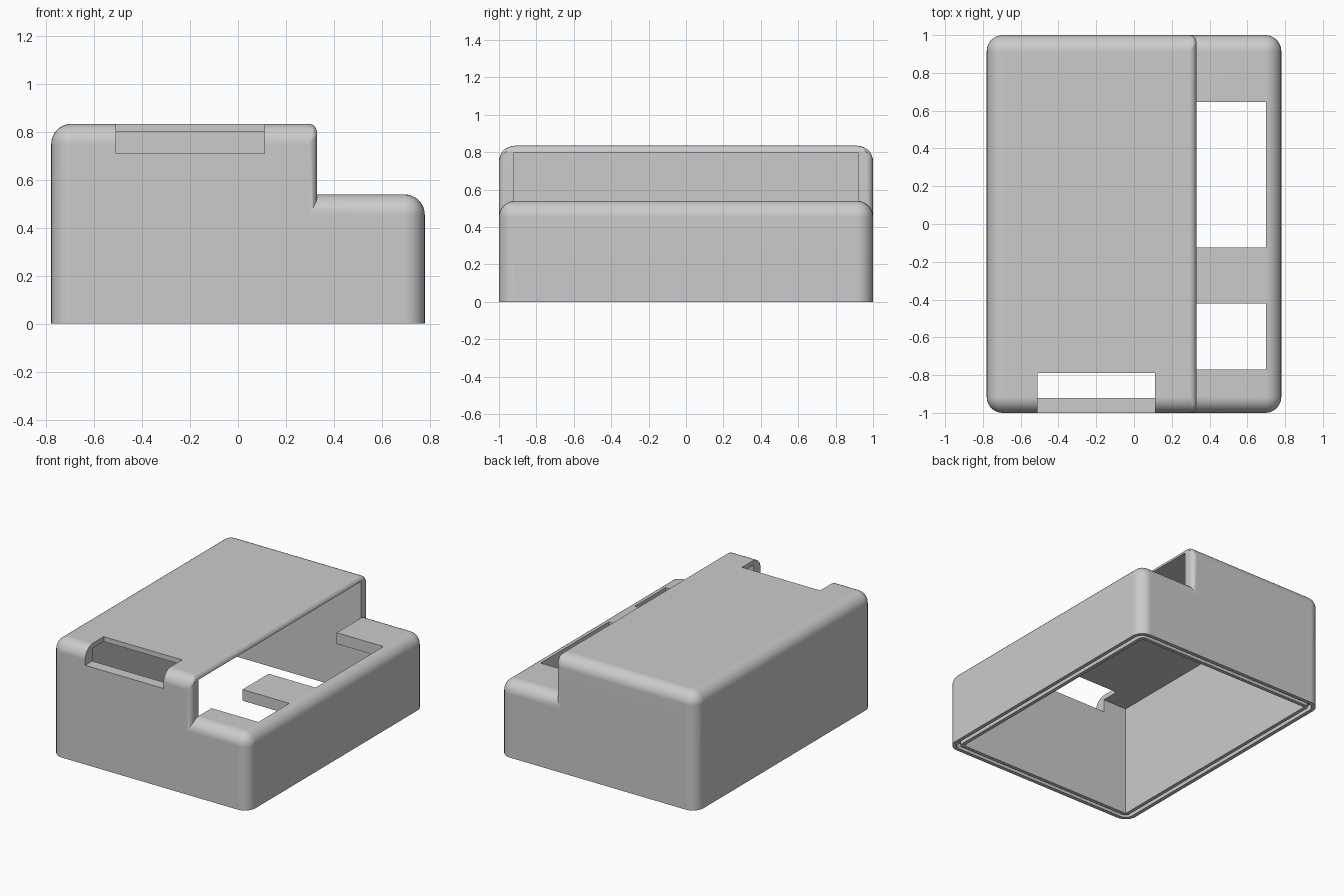
import bpy
import bmesh

if "Cube" in bpy.data.objects:
    bpy.data.objects.remove(bpy.data.objects["Cube"], do_unlink=True)

grey = bpy.data.materials.new("light grey plastic")
grey.use_nodes = True
COLOUR = (0.6, 0.6, 0.6, 1)
grey.diffuse_color = COLOUR
grey.node_tree.nodes["Principled BSDF"].inputs["Base Color"].default_value = COLOUR

WALL = 0.08
ROUND = 0.085
HX, HY = 0.78, 1.0
STEP_X, STEP_Z, TOP_Z = 0.33, 0.54, 0.835
ROOF_Z = 0.80


def activate(ob):
    bpy.ops.object.select_all(action="DESELECT")
    ob.select_set(True)
    bpy.context.view_layer.objects.active = ob


def apply(ob, mod):
    activate(ob)
    bpy.ops.object.modifier_apply(modifier=mod.name)


def extrude_profile(name, points, y0, y1):
    """Solid with an x-z profile swept along y."""
    bm = bmesh.new()
    face = bm.faces.new([bm.verts.new((x, y0, z)) for x, z in points])
    side = bmesh.ops.extrude_face_region(bm, geom=[face])["geom"]
    moved = [v for v in side if isinstance(v, bmesh.types.BMVert)]
    bmesh.ops.translate(bm, verts=moved, vec=(0, y1 - y0, 0))
    bmesh.ops.recalc_face_normals(bm, faces=bm.faces)
    mesh = bpy.data.meshes.new(name)
    bm.to_mesh(mesh)
    bm.free()
    mesh.materials.append(grey)
    ob = bpy.data.objects.new(name, mesh)
    bpy.context.collection.objects.link(ob)
    return ob


def block(name, x0, x1, y0, y1, z0, z1):
    return extrude_profile(name, [(x0, z0), (x1, z0), (x1, z1), (x0, z1)], y0, y1)


def round_edges(ob, radius, weight):
    """Bevel each edge by radius times weight(edge)."""
    bm = bmesh.new()
    bm.from_mesh(ob.data)
    layer = bm.edges.layers.float.new("bevel_weight_edge")
    for e in bm.edges:
        e[layer] = weight(e)
    bm.to_mesh(ob.data)
    bm.free()
    mod = ob.modifiers.new("round", "BEVEL")
    mod.limit_method = "WEIGHT"
    mod.width = radius
    mod.segments = 8
    apply(ob, mod)


def combine(ob, other, operation):
    mod = ob.modifiers.new("combine", "BOOLEAN")
    mod.operation = operation
    mod.solver = "EXACT"
    mod.object = other
    apply(ob, mod)
    bpy.data.objects.remove(other, do_unlink=True)


def not_base(e):
    return 0.0 if all(v.co.z < 0.01 for v in e.verts) else 1.0


def tall_weight(e):
    # tighter rounding on the side above the step
    tight = all(v.co.x > STEP_X - 0.01 for v in e.verts)
    return not_base(e) * (0.42 if tight else 1.0)


def upright(e):
    return float(abs(e.verts[0].co.z - e.verts[1].co.z) > 0.01)


# Outer body: low full-width box joined to the tall box
shell = block("enclosure_shell", -HX, HX, -HY, HY, 0, STEP_Z)
round_edges(shell, ROUND, not_base)
tall = block("tall_section", -HX, STEP_X, -HY, HY, 0, TOP_Z)
round_edges(tall, ROUND, tall_weight)
combine(shell, tall, "UNION")

# Hollow interior, open below and out of the side above the shelf
ix, iy, shelf = HX - WALL, HY - WALL, STEP_Z - WALL
combine(shell, extrude_profile("cavity", [
    (-ix, -0.1), (ix, -0.1), (ix, shelf), (STEP_X, shelf), (STEP_X, STEP_Z),
    (STEP_X + 0.1, STEP_Z), (STEP_X + 0.1, ROOF_Z), (-ix, ROOF_Z)], -iy, iy), "DIFFERENCE")

# Two windows through the shelf
for y0, y1 in ((-0.77, -0.42), (-0.125, 0.645)):
    combine(shell, block("shelf_window", 0.25, ix, y0, y1, 0.4, 0.6), "DIFFERENCE")

# Slot in the front top edge
combine(shell, block("front_slot", -0.51, 0.11, -1.1, -0.79, 0.71, 0.9), "DIFFERENCE")

# Sealing groove around the bottom rim
g_out, g_in = 0.027, 0.054
groove = block("groove", g_out - HX, HX - g_out, g_out - HY, HY - g_out, -0.05, 0.04)
round_edges(groove, ROUND - g_out, upright)
core = block("groove_core", g_in - HX, HX - g_in, g_in - HY, HY - g_in, -0.1, 0.1)
round_edges(core, ROUND - g_in, upright)
combine(groove, core, "DIFFERENCE")
combine(shell, groove, "DIFFERENCE")

# Smooth roundings, crisp edges
activate(shell)
bpy.ops.object.shade_smooth_by_angle(angle=0.5)
normals = shell.modifiers.new("normals", "WEIGHTED_NORMAL")
normals.keep_sharp = True
